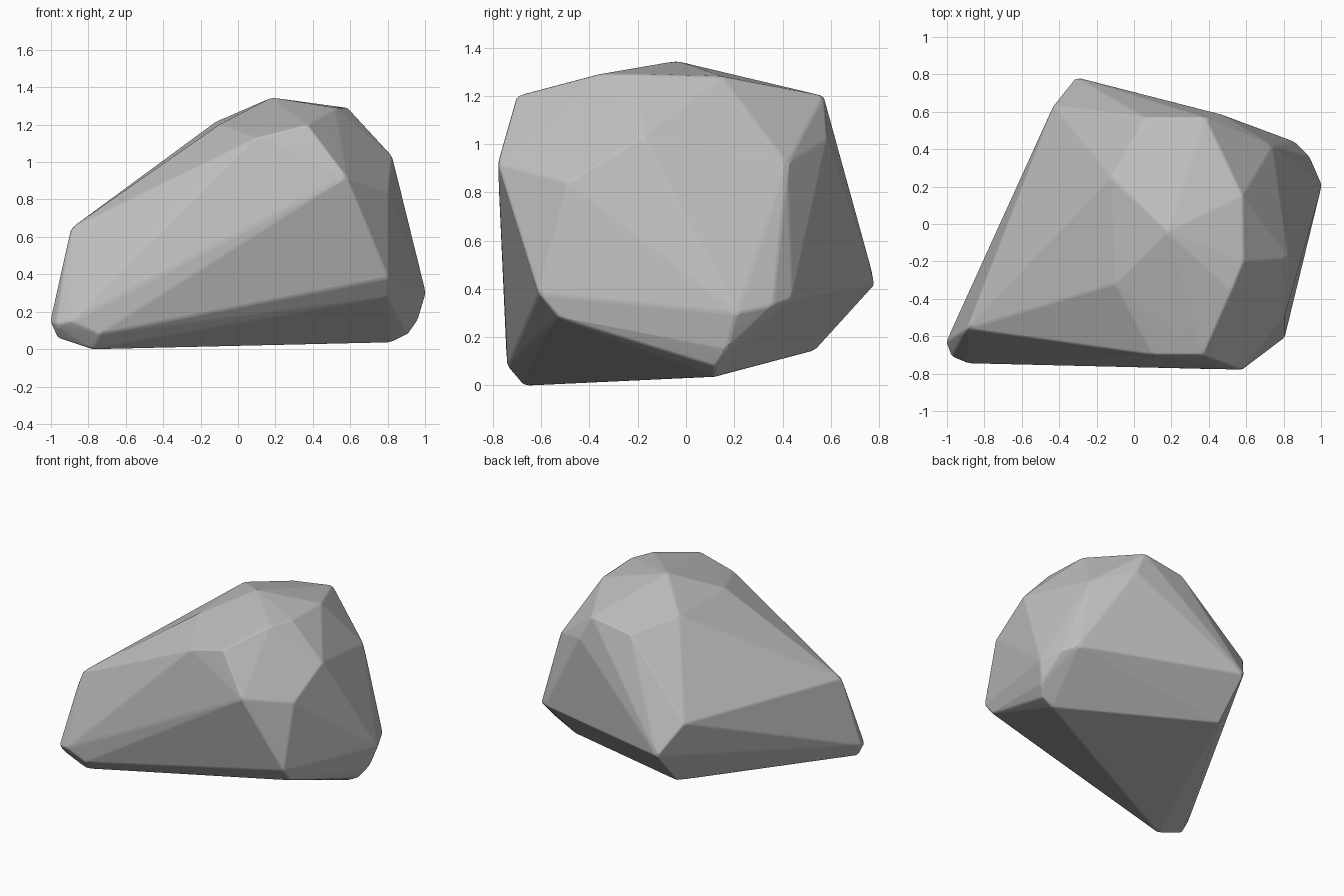
import bpy
import bmesh
import math

default_cube = bpy.data.objects.get("Cube")
if default_cube:
    bpy.data.objects.remove(default_cube, do_unlink=True)


def make_material(name, colour):
    material = bpy.data.materials.new(name)
    material.diffuse_color = colour
    material.use_nodes = True
    shader = next(n for n in material.node_tree.nodes if n.type == 'BSDF_PRINCIPLED')
    shader.inputs["Base Color"].default_value = colour
    shader.inputs["Roughness"].default_value = 0.9
    return material


def wrap_in_hull(bm):
    """Replace the mesh with the clean convex shell around its corners."""
    result = bmesh.ops.convex_hull(bm, input=bm.verts[:], use_existing_faces=False)
    unused = {e for e in result["geom_interior"] + result["geom_unused"]
              if isinstance(e, bmesh.types.BMVert)}
    bmesh.ops.delete(bm, geom=list(unused), context='VERTS')


def merge_flat(bm, degrees):
    """Join neighbouring triangles that lie almost in one plane."""
    bmesh.ops.dissolve_limit(bm, angle_limit=math.radians(degrees),
                             verts=bm.verts[:], edges=bm.edges[:])


# Corners of the boulder, grouped by the region they shape
crown = [(.18, -.04, 1.345), (.58, .15, 1.28), (.585, -.2, 1.29), (.52, -.36, 1.29),
         (-.12, .25, 1.215), (-.1, -.32, 1.2)]
shoulder = [(.06, .57, 1.15), (.38, .57, 1.2), (.47, .585, 1.02),
            (.37, -.7, 1.2), (.1, -.7, 1.13), (.58, -.78, .92)]
blunt_side = [(.825, -.18, 1.03), (.74, .42, .92), (.805, -.49, .84),
              (.805, -.61, .38), (.805, -.53, .28), (1.005, .21, .3),
              (.86, .44, .36), (.94, .36, .33), (.96, .17, .15), (.91, .12, .08)]
back_corner = [(-.31, .785, .42), (-.43, .635, .64), (-.3, .535, .145)]
low_toe = [(-.895, -.56, .645), (-1.005, -.63, .15), (-.975, -.71, .13),
           (-.89, -.745, .15), (-.965, -.65, .06)]
underside = [(-.78, -.67, -.002), (-.74, -.74, .08), (.82, .12, .035)]

# Wrap the corners, then soften every ridge with a narrow rounding
bm = bmesh.new()
for corner in crown + shoulder + blunt_side + back_corner + low_toe + underside:
    bm.verts.new(corner)
wrap_in_hull(bm)
merge_flat(bm, 2)
bmesh.ops.bevel(bm, geom=bm.edges[:], offset=.011, offset_type='OFFSET',
                segments=2, profile=.5, affect='EDGES', clamp_overlap=True)
wrap_in_hull(bm)
merge_flat(bm, 1)
bmesh.ops.recalc_face_normals(bm, faces=bm.faces[:])

# Build the boulder object
mesh = bpy.data.meshes.new("boulder")
bm.to_mesh(mesh)
bm.free()
boulder = bpy.data.objects.new("boulder", mesh)
bpy.context.collection.objects.link(boulder)
mesh.materials.append(make_material("stone grey", (.52, .52, .52, 1)))

# Smooth shading that keeps the broad facets flat
for face in mesh.polygons:
    face.use_smooth = True
weighted = boulder.modifiers.new("facet shading", 'WEIGHTED_NORMAL')
weighted.weight = 60
weighted.keep_sharp = True
